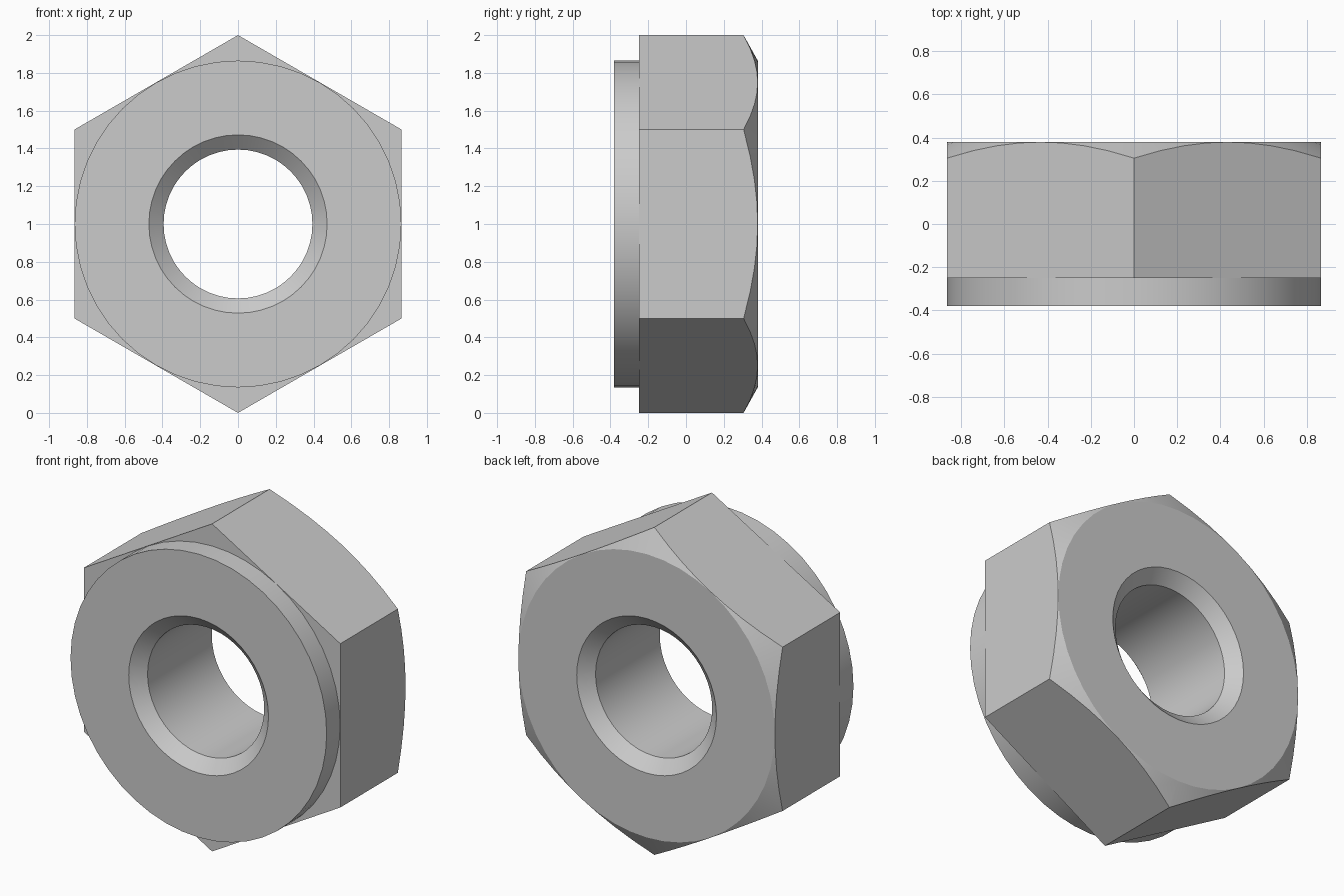
import bpy, bmesh, math

if "Cube" in bpy.data.objects:
    bpy.data.objects.remove(bpy.data.objects["Cube"])

STEEL = (0.6, 0.6, 0.6, 1)
steel = bpy.data.materials.new("grey_steel")
steel.use_nodes = True
steel.diffuse_color = STEEL
steel.node_tree.nodes["Principled BSDF"].inputs["Base Color"].default_value = STEEL

FLAT = 0.865                    # distance from axis to each flat
BORE, SINK = 0.394, 0.472       # hole radius, countersink radius
FRONT, STEP, BACK, DEPTH = -0.38, -0.25, 0.38, 0.07


def lathe(name, profile, sides):
    """Spin a closed (radius, y) outline around the y axis at z = 1."""
    bm = bmesh.new()
    rings = []
    for i in range(sides):
        a = 2 * math.pi * i / sides
        rings.append([bm.verts.new((r * math.sin(a), y, 1 + r * math.cos(a)))
                      for r, y in profile])
    n = len(profile)
    for i in range(sides):
        p, q = rings[i], rings[(i + 1) % sides]
        for j in range(n):
            k = (j + 1) % n
            bm.faces.new((p[j], p[k], q[k], q[j]))
    return finish(name, bm)


def finish(name, bm):
    bmesh.ops.recalc_face_normals(bm, faces=bm.faces)
    mesh = bpy.data.meshes.new(name)
    bm.to_mesh(mesh)
    bm.free()
    mesh.materials.append(steel)
    obj = bpy.data.objects.new(name, mesh)
    bpy.context.collection.objects.link(obj)
    return obj


def select(obj):
    bpy.ops.object.select_all(action='DESELECT')
    obj.select_set(True)
    bpy.context.view_layer.objects.active = obj


# Hexagonal body, left long at the back for the chamfer to trim
bm = bmesh.new()
corners = [math.pi / 3 * i for i in range(6)]
base = bm.faces.new([bm.verts.new((math.sin(a), STEP, 1 + math.cos(a))) for a in corners])
grown = bmesh.ops.extrude_face_region(bm, geom=[base], use_keep_orig=True)["geom"]
bmesh.ops.translate(bm, vec=(0, 0.8, 0),
                    verts=[v for v in grown if isinstance(v, bmesh.types.BMVert)])
body = finish("hex_body", bm)

# Turned envelope: bore, rear countersink, rear face and conical chamfer
envelope = lathe("turning_cutter", [
    (BORE, -0.6), (BORE, BACK - DEPTH), (SINK, BACK),
    (FLAT, BACK), (FLAT + 0.27, BACK - 0.15), (FLAT + 0.27, -0.6)], 48)
envelope.hide_render = True
cut = body.modifiers.new("turning", 'BOOLEAN')
cut.operation = 'INTERSECT'
cut.solver = 'EXACT'
cut.object = envelope
select(body)
bpy.ops.object.modifier_apply(modifier=cut.name)
bpy.data.objects.remove(envelope)

# Round bearing collar with the front countersink
collar = lathe("bearing_collar", [
    (SINK, FRONT), (FLAT, FRONT), (FLAT, STEP),
    (BORE, STEP), (BORE, FRONT + DEPTH)], 48)

for part in (body, collar):
    select(part)
    bpy.ops.object.shade_smooth_by_angle(angle=math.radians(20))
